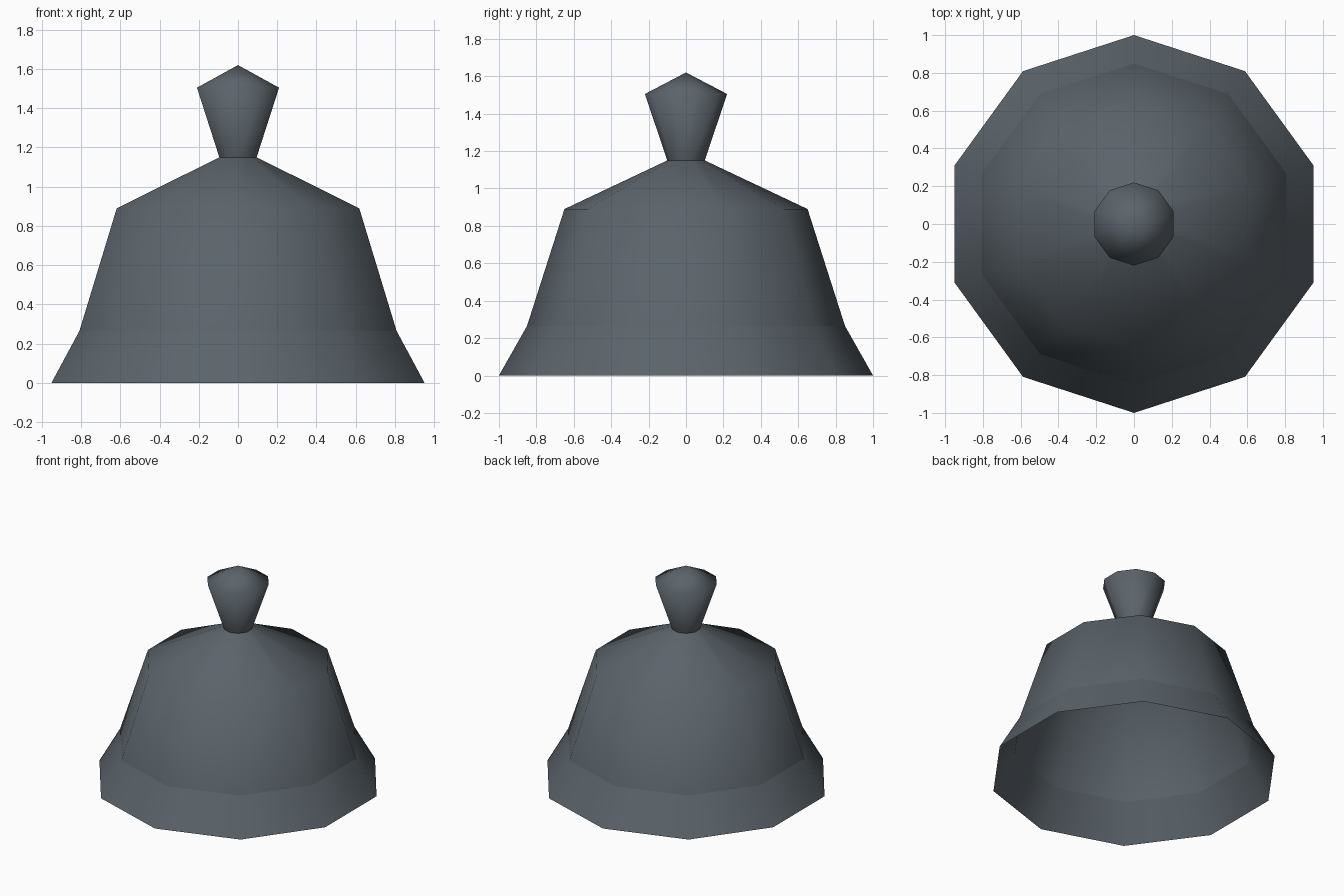
import bpy
import bmesh
from math import pi
from mathutils import Matrix

SIDES = 10

cube = bpy.data.objects.get("Cube")
if cube:
    bpy.data.objects.remove(cube, do_unlink=True)

# Dark slate metal
slate = bpy.data.materials.new("slate_grey")
slate.use_nodes = True
colour = (0.105, 0.127, 0.147, 1)
slate.diffuse_color = colour
slate.node_tree.nodes["Principled BSDF"].inputs["Base Color"].default_value = colour


def lathe(name, profile):
    """Spin (radius, height) points round z, with a corner facing the front."""
    bm = bmesh.new()
    verts = [bm.verts.new((0, -r, z)) for r, z in profile]
    edges = [bm.edges.new(pair) for pair in zip(verts, verts[1:])]
    bmesh.ops.spin(bm, geom=verts + edges, cent=(0, 0, 0), axis=(0, 0, 1),
                   angle=2 * pi, steps=SIDES, use_duplicate=False)
    bmesh.ops.remove_doubles(bm, verts=bm.verts, dist=0.001)
    bmesh.ops.recalc_face_normals(bm, faces=bm.faces)
    # Open shells: make sure the faces point outward
    if sum(f.normal.dot(f.calc_center_median() * 1) for f in bm.faces) < 0:
        bmesh.ops.reverse_faces(bm, faces=bm.faces)
    for face in bm.faces:
        face.smooth = True
    mesh = bpy.data.meshes.new(name)
    bm.to_mesh(mesh)
    bm.free()
    mesh.materials.append(slate)
    obj = bpy.data.objects.new(name, mesh)
    bpy.context.collection.objects.link(obj)
    return obj


# Flared open rim, bell body with sloping shoulder, and tapered knob
lathe("flared_rim", [(1.0, 0), (0.85, 0.265)])
lathe("bell_body", [(0.85, 0.265), (0.65, 0.89), (0.1, 1.15)])
lathe("handle_knob", [(0.1, 1.15), (0.22, 1.505), (0, 1.62)])
